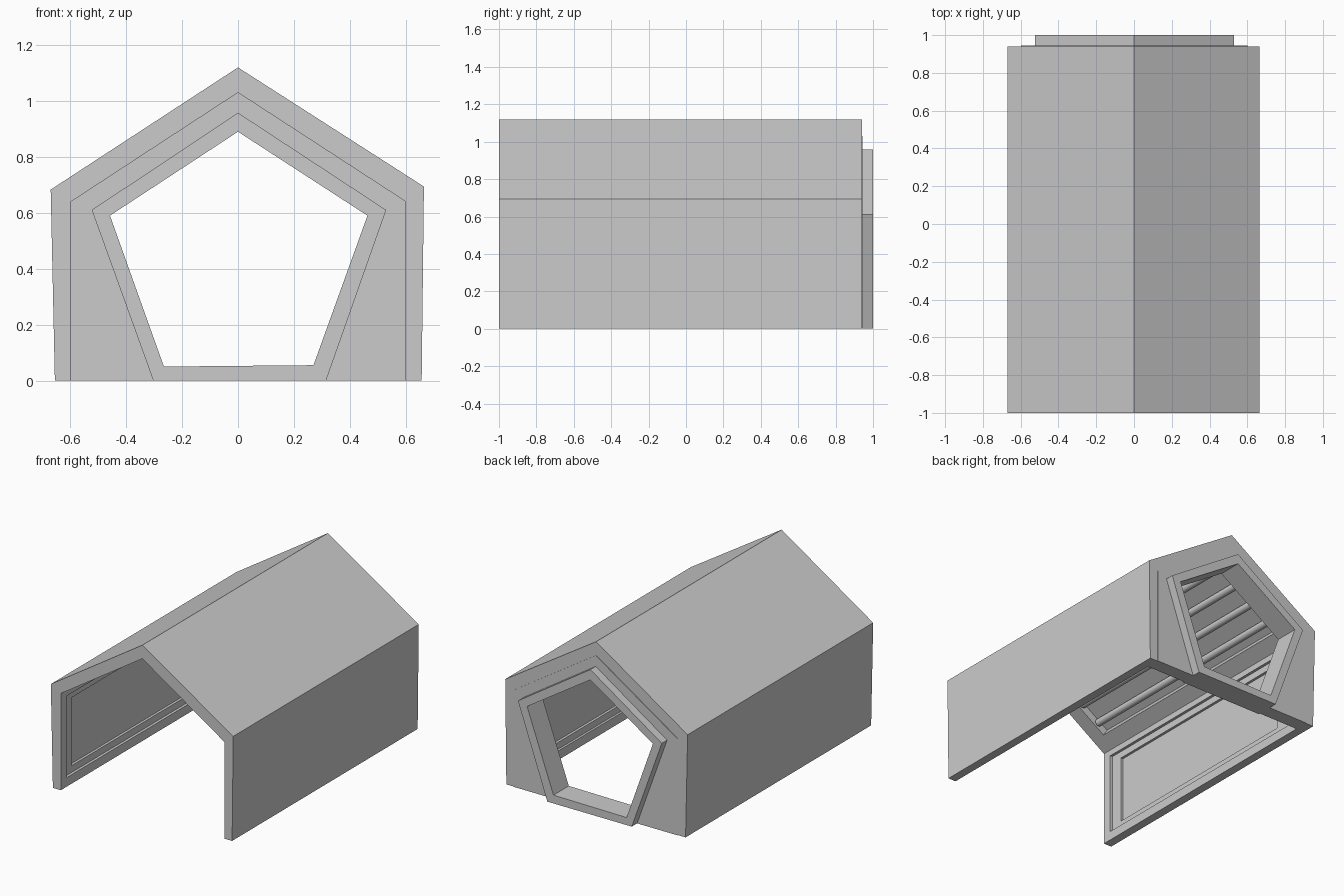
import bpy, bmesh, math
from mathutils import Matrix

if "Cube" in bpy.data.objects:
    bpy.data.objects.remove(bpy.data.objects["Cube"])


def finish(bm, name):
    bmesh.ops.recalc_face_normals(bm, faces=bm.faces)
    me = bpy.data.meshes.new(name)
    bm.to_mesh(me)
    bm.free()
    ob = bpy.data.objects.new(name, me)
    bpy.context.collection.objects.link(ob)
    return ob


def prism(name, pts, y0, y1):
    """Extrude an x-z outline along y."""
    bm = bmesh.new()
    a = [bm.verts.new((x, y0, z)) for x, z in pts]
    b = [bm.verts.new((x, y1, z)) for x, z in pts]
    n = len(pts)
    bm.faces.new(a)
    bm.faces.new(b[::-1])
    for i in range(n):
        j = (i + 1) % n
        bm.faces.new((a[i], b[i], b[j], a[j]))
    return finish(bm, name)


def ring(name, outer, inner, y0, y1):
    """Closed frame between two x-z outlines with equal point counts."""
    bm = bmesh.new()
    loops = [[bm.verts.new((x, y, z)) for x, z in pts]
             for pts, y in ((outer, y0), (outer, y1), (inner, y1), (inner, y0))]
    n = len(outer)
    for k in range(4):
        p, q = loops[k], loops[(k + 1) % 4]
        for i in range(n):
            j = (i + 1) % n
            bm.faces.new((p[i], p[j], q[j], q[i]))
    return finish(bm, name)


def cut(target, pts, y0, y1):
    cutter = prism("recess_cutter", pts, y0, y1)
    cutter.hide_render = True
    mod = target.modifiers.new("recess", 'BOOLEAN')
    mod.operation = 'DIFFERENCE'
    mod.solver = 'EXACT'
    mod.object = cutter
    bpy.context.view_layer.objects.active = target
    bpy.ops.object.modifier_apply(modifier=mod.name)
    bpy.data.objects.remove(cutter)


# Gabled shell
outer = [(-.655, 0), (-.67, .683), (0, 1.12), (.665, .694), (.657, 0)]
inner = [(-.597, 0), (-.597, .64), (0, 1.03), (.6, .64), (.6, 0)]
shell = prism("shell", outer + inner[::-1], -1, .94)

# Roof underside: u runs along x from the ridge, d is depth into the roof
SLOPE = math.atan2(.39, .6)


def roof(side, u, d):
    return (side * (u + d * math.sin(SLOPE)),
            1.03 - u * math.tan(SLOPE) + d * math.cos(SLOPE))


for s in (-1, 1):
    # Stepped wall panels
    for x, z0, z1, y0, y1 in ((.615, .06, .60, -.94, .83),
                              (.632, .105, .555, -.86, .64)):
        cut(shell, [(s * .57, z0), (s * x, z0), (s * x, z1), (s * .57, z1)], y0, y1)
    # Roof recess
    cut(shell, [roof(s, .035, -.02), roof(s, .51, -.02),
                roof(s, .51, .052), roof(s, .035, .052)], -.9, .82)

# End wall around the doorway
door_out = [(-.303, 0), (-.523, .61), (0, .958), (.53, .61), (.315, 0)]
door_in = [(-.265, .05), (-.458, .59), (0, .89), (.463, .59), (.27, .055)]
prism("end_wall", inner + door_out[::-1], .85, .944)

# Doorway collar
ring("door_collar", door_out, door_in, .84, 1.0)

# Roof pipes
for s in (-1, 1):
    for i in range(4):
        x, z = roof(s, .065 + i * .127, .026)
        bm = bmesh.new()
        bmesh.ops.create_cone(bm, cap_ends=True, segments=16, radius1=.024,
                              radius2=.024, depth=1.7,
                              matrix=Matrix.Translation((x, -.04, z)) @ Matrix.Rotation(math.pi / 2, 4, 'X'))
        pipe = finish(bm, "roof_pipe")
        bpy.ops.object.select_all(action='DESELECT')
        pipe.select_set(True)
        bpy.context.view_layer.objects.active = pipe
        bpy.ops.object.shade_smooth_by_angle(angle=math.radians(40))
